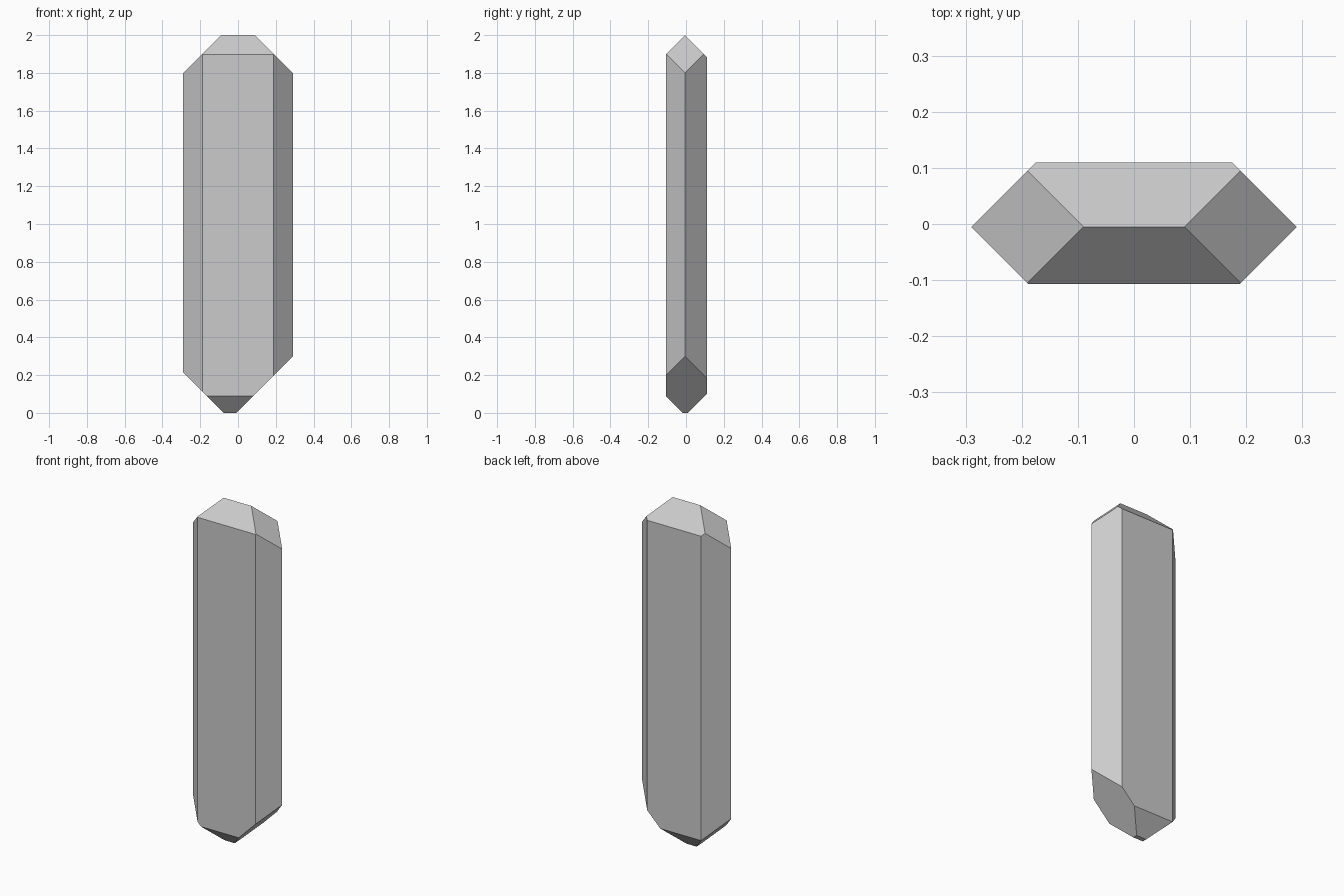
import bpy, bmesh
from mathutils import Vector

if "Cube" in bpy.data.objects:
    bpy.data.objects.remove(bpy.data.objects["Cube"])

# Blank block, z from 0 to 2, slightly oversized in x and y
bm = bmesh.new()
bmesh.ops.create_cube(bm, size=2.0)
bmesh.ops.translate(bm, verts=bm.verts, vec=(0, 0, 1))


def cut(nx, ny, nz, d):
    """Slice off everything beyond nx*x + ny*y + nz*z = d and cap the hole."""
    n = Vector((nx, ny, nz))
    geom = bm.verts[:] + bm.edges[:] + bm.faces[:]
    bmesh.ops.bisect_plane(bm, geom=geom, dist=1e-6, plane_co=n * (d / n.length_squared),
                           plane_no=n, clear_outer=True)
    rim = [e for e in bm.edges if e.is_boundary]
    if rim:
        bmesh.ops.contextual_create(bm, geom=rim)


# Broad front and back facets
cut(0, -1, 0, 0.107)
cut(0, 1, 0, 0.11)

# Mirrored side facets and sloping shoulders
for s in (-1, 1):
    cut(s, -1, 0, 0.295)
    cut(s, 1, 0, 0.285)
    cut(s, 0, 1, 2.09)

# Ridge facets on the crown
cut(0, -1, 1, 2.005)
cut(0, 1, 1, 1.995)

# Off-centre pointed base
cut(1, 0, -1, -0.01)
cut(-1, 0, -1, 0.075)
cut(0, -1, -1, 0.017)
cut(0, 1, -1, 0.01)

bmesh.ops.recalc_face_normals(bm, faces=bm.faces)
mesh = bpy.data.meshes.new("crystal")
bm.to_mesh(mesh)
bm.free()
bpy.context.collection.objects.link(bpy.data.objects.new("crystal", mesh))
